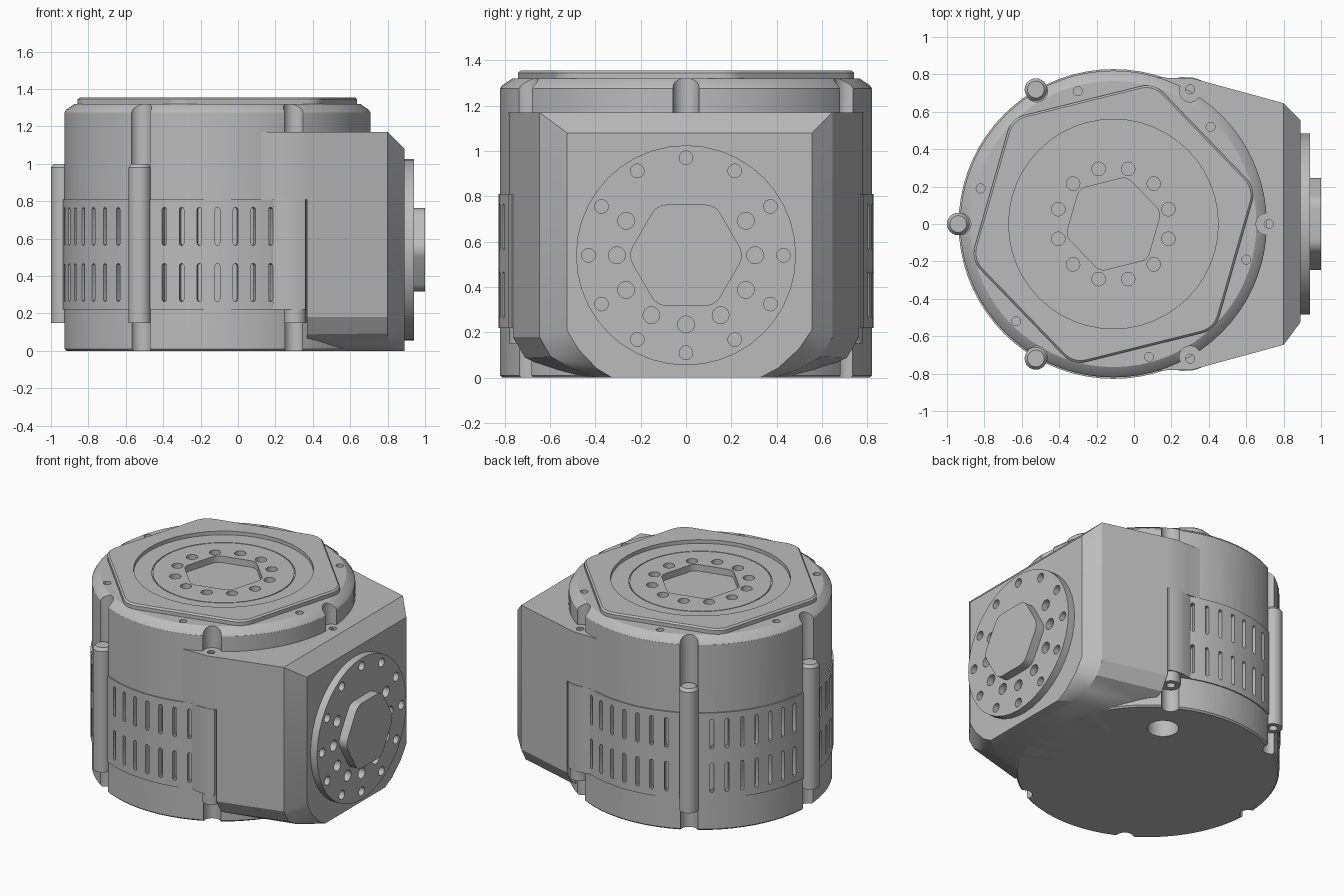
import bpy, bmesh
from math import sin, cos, pi, radians
from mathutils import Matrix, Vector

if "Cube" in bpy.data.objects:
    bpy.data.objects.remove(bpy.data.objects["Cube"], do_unlink=True)

CX = -0.11                        # axis of the round housing
AXIS = Matrix.Translation((CX, 0, 0))
SIDE = Matrix(((0, 0, 1, 0), (1, 0, 0, 0), (0, 1, 0, 0.54), (0, 0, 0, 1)))  # output on +x

grey = bpy.data.materials.new("machined_grey")
grey.use_nodes = True
grey.diffuse_color = (0.5, 0.5, 0.5, 1)
bsdf = next(n for n in grey.node_tree.nodes if n.type == 'BSDF_PRINCIPLED')
bsdf.inputs["Base Color"].default_value = grey.diffuse_color


def polar(r, deg):
    return r * cos(radians(deg)), r * sin(radians(deg))


def circle(r, cx=0, cy=0, n=20):
    return [(cx + r * cos(2 * pi * i / n), cy + r * sin(2 * pi * i / n)) for i in range(n)]


def rounded_hex(radius, fillet, turn):
    pts = []
    for k in range(6):
        cx, cy = polar(radius - fillet / cos(pi / 6), turn + 60 * k)
        for step in range(-30, 31, 10):
            dx, dy = polar(fillet, turn + 60 * k + step)
            pts.append((cx + dx, cy + dy))
    return pts


def slot(half_w, half_h, cy):
    pts = []
    for end in (0, 1):
        shift = (half_h - half_w) * (1 - 2 * end)
        for i in range(6):
            a = pi * (end + i / 5)
            pts.append((half_w * cos(a), cy + shift + half_w * sin(a)))
    return pts


def loft(bm, rings):
    rings = [[bm.verts.new(p) for p in ring] for ring in rings]
    for a, b in zip(rings, rings[1:]):
        for i in range(len(a)):
            j = (i + 1) % len(a)
            bm.faces.new((a[i], a[j], b[j], b[i]))
    bm.faces.new(rings[0][::-1])
    bm.faces.new(rings[-1])


def prism(bm, pts, z0, z1, m=AXIS):
    loft(bm, [[m @ Vector((x, y, z)) for x, y in pts] for z in (z0, z1)])


def lathe(bm, profile, m=AXIS, n=72, closed=False):
    tmp = bmesh.new()
    vs = [tmp.verts.new((r, 0, z)) for r, z in profile]
    pairs = list(zip(vs, vs[1:])) + ([(vs[-1], vs[0])] if closed else [])
    es = [tmp.edges.new(p) for p in pairs]
    bmesh.ops.spin(tmp, geom=vs + es, cent=(0, 0, 0), axis=(0, 0, 1), angle=2 * pi, steps=n)
    bmesh.ops.remove_doubles(tmp, verts=tmp.verts, dist=1e-5)
    bmesh.ops.transform(tmp, matrix=m, verts=tmp.verts)
    me = bpy.data.meshes.new("lathe_temp")
    tmp.to_mesh(me)
    tmp.free()
    bm.from_mesh(me)
    bpy.data.meshes.remove(me)


def part(name, build):
    bm = bmesh.new()
    build(bm)
    bmesh.ops.recalc_face_normals(bm, faces=bm.faces)
    me = bpy.data.meshes.new(name)
    bm.to_mesh(me)
    bm.free()
    me.materials.append(grey)
    ob = bpy.data.objects.new(name, me)
    bpy.context.collection.objects.link(ob)
    return ob


def cut(ob, cutter):
    mod = ob.modifiers.new("cut", 'BOOLEAN')
    mod.operation, mod.solver, mod.object = 'DIFFERENCE', 'EXACT', cutter
    bpy.context.view_layer.objects.active = ob
    bpy.ops.object.modifier_apply(modifier=mod.name)


# Round housing, vent band and hexagonal top plate
housing = part("housing", lambda bm: lathe(bm, [
    (0, 0), (0.81, 0), (0.82, 0.01), (0.82, 1.275), (0.81, 1.29), (0.765, 1.32), (0, 1.32)]))
vent_band = part("vent_band", lambda bm: lathe(bm, [
    (0.8, 0.22), (0.828, 0.22), (0.828, 0.81), (0.8, 0.81)], closed=True))
top_plate = part("top_plate", lambda bm: loft(bm, [
    [(CX + x, y, z) for x, y in rounded_hex(r, 0.12, 14)]
    for r, z in ((0.785, 1.31), (0.785, 1.345), (0.773, 1.355))]))


# Cutters: bolt circle with hexagon, screw grooves, vent slots
def bolt_face(bm):
    for k in range(12):
        prism(bm, circle(0.036, *polar(0.305, 15 + 30 * k)), 1.295, 1.4)
    prism(bm, rounded_hex(0.262, 0.06, 14), 1.285, 1.4)
    lathe(bm, [(0.441, 1.323), (0.447, 1.323), (0.447, 1.4), (0.441, 1.4)], closed=True, n=48)


def grooves(bm):
    for k in range(6):
        floor = 0.98 if k in (2, 3, 4) else 1.16
        x, y = polar(0.82, 60 * k)
        prism(bm, circle(0.058, x, y), floor, 1.4)
        if k:
            prism(bm, circle(0.055, x, y), -0.1, 0.2)
        prism(bm, circle(0.024, *polar(0.735, 45 + 60 * k)), 1.28, 1.4)
    prism(bm, circle(0.098, *polar(0.55, 60), n=32), -0.1, 0.12)


def vents(bm):
    for mid in (90, 150, 210, 270):
        for i in range(-3, 4):
            a = radians(mid + 6.7 * i)
            m = AXIS @ Matrix(((-sin(a), 0, cos(a), 0), (cos(a), 0, sin(a), 0),
                               (0, 1, 0, 0), (0, 0, 0, 1)))
            for z in (0.365, 0.665):
                prism(bm, slot(0.0125, 0.102, z), 0.785, 0.87, m)


recess_cut = part("recess_cutter", lambda bm: prism(bm, circle(0.56, n=48), 1.33, 1.4))
bolt_cut = part("bolt_cutter", bolt_face)
groove_cut = part("groove_cutter", grooves)
vent_cut = part("vent_cutter", vents)
for ob, tools in ((top_plate, (recess_cut, bolt_cut)),
                  (housing, (bolt_cut, groove_cut, vent_cut)),
                  (vent_band, (vent_cut,))):
    for tool in tools:
        cut(ob, tool)

# Screw lugs round the housing
for k in range(1, 6):
    top = 1.0 if k in (2, 3, 4) else 0.9
    at = AXIS @ Matrix.Translation((*polar(0.83, 60 * k), 0))
    part(f"screw_lug_{k}", lambda bm: lathe(bm, [
        (0, 0.2), (0.028, 0.2), (0.028, 0.15), (0.06, 0.15), (0.06, top - 0.02),
        (0.045, top), (0, top)], at, 24))

# Band ends that wrap the two lugs beside the gearbox
END = [(0.19, 0.772), (0.25, 0.785), (0.31, 0.784), (0.36, 0.768), (0.36, 0.6), (0.19, 0.6)]
for name, side in (("left", 1), ("right", -1)):
    part(f"band_end_{name}", lambda bm: prism(
        bm, [(x, side * y) for x, y in END], 0.22, 0.81, Matrix()))


# Side gearbox with chamfered end and rounded lower corners
def ring(x, right, left, top, corner, foot, bulge):
    def flank(w):
        return [(w, top), (w, corner), (w * 0.75 + foot * 0.25 + bulge, corner * 0.6 - bulge),
                (w * 0.35 + foot * 0.65 + bulge, corner * 0.2), (foot, 0)]
    return ([(x, -y, z) for y, z in flank(right)]
            + [(x, y, z) for y, z in reversed(flank(left))])


gearbox = part("side_gearbox", lambda bm: loft(bm, [
    ring(0.37, 0.763, 0.763, 1.17, 0.18, 0.47, 0.02),
    ring(0.80, 0.646, 0.646, 1.17, 0.18, 0.39, 0.015),
    ring(0.89, 0.525, 0.555, 1.08, 0.21, 0.325, 0)]))
half = [(0.12, 0.786), (0.2, 0.78), (0.31, 0.78), (0.37, 0.763)]
shoulder = part("gearbox_shoulder", lambda bm: prism(
    bm, half + [(x, -y) for x, y in reversed(half)], 0.81, 1.17, Matrix()))


def box_holes(bm):
    for x, y in ((0.3, 0.72), (0.3, -0.72), (0.72, 0)):
        prism(bm, circle(0.024, x, y), 1.13, 1.25, Matrix())


box_cut = part("box_hole_cutter", box_holes)
cut(gearbox, box_cut)
cut(shoulder, box_cut)

# Side output flange with two bolt circles and a hexagonal boss
flange = part("output_flange", lambda bm: lathe(
    bm, [(0, 0.87), (0.485, 0.87), (0.485, 0.94), (0, 0.94)], SIDE, 40))


def flange_holes(bm):
    for k in range(12):
        prism(bm, circle(0.03, *polar(0.43, 30 * k)), 0.895, 1.0, SIDE)
        if k not in (2, 3, 4):
            prism(bm, circle(0.037, *polar(0.305, 30 * k)), 0.895, 1.0, SIDE)


flange_cut = part("flange_cutter", flange_holes)
cut(flange, flange_cut)
part("output_boss", lambda bm: prism(bm, rounded_hex(0.258, 0.08, 0), 0.93, 1.0, SIDE))

# Remove the cutters, then smooth the curved walls
for tool in (recess_cut, bolt_cut, groove_cut, vent_cut, box_cut, flange_cut):
    bpy.data.objects.remove(tool, do_unlink=True)
for ob in bpy.context.collection.objects:
    if ob.type == 'MESH':
        ob.data.polygons.foreach_set("use_smooth", [True] * len(ob.data.polygons))
        ob.data.set_sharp_from_angle(angle=radians(28))
